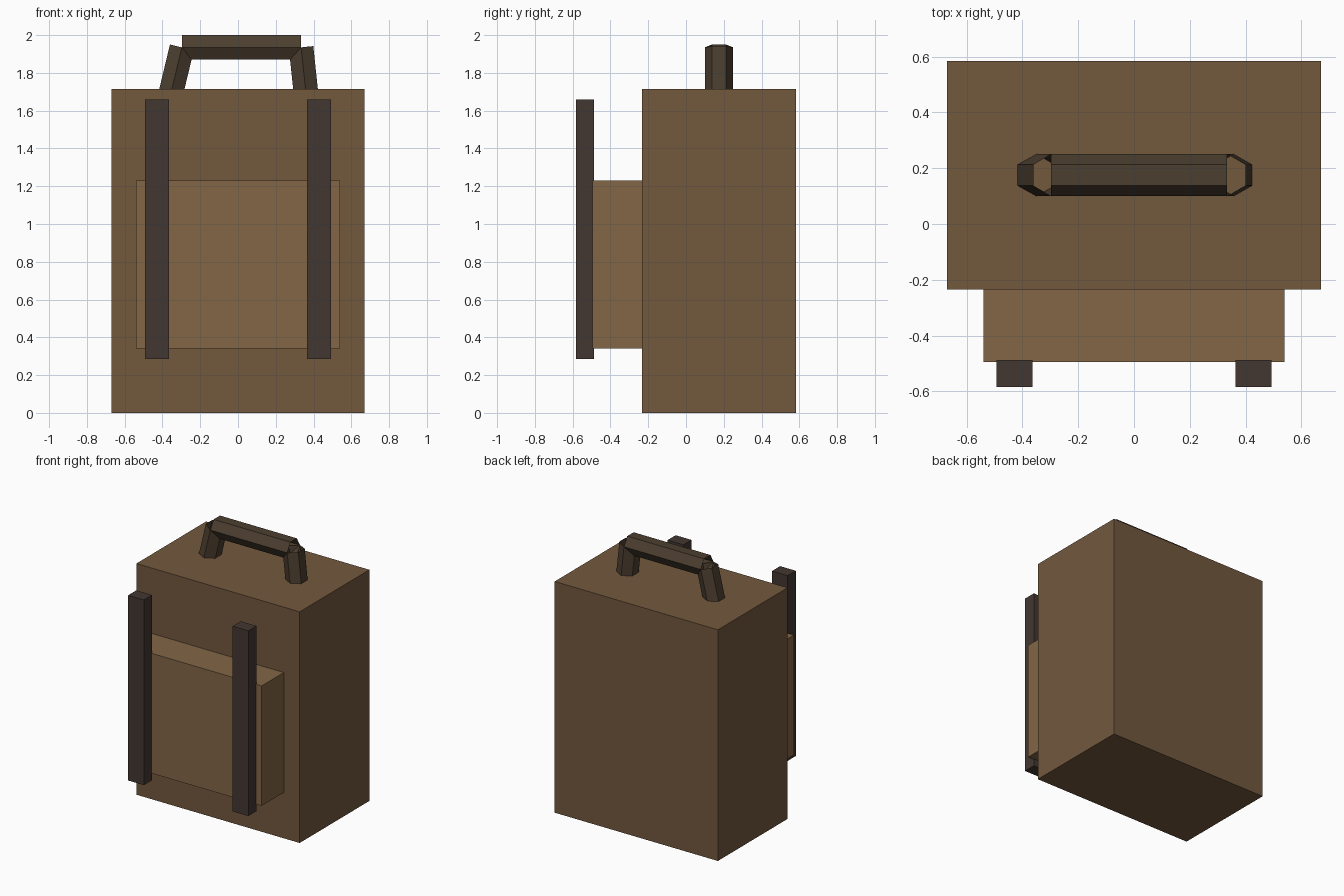
import bpy, bmesh, math
from mathutils import Vector, Matrix

if "Cube" in bpy.data.objects:
    bpy.data.objects.remove(bpy.data.objects["Cube"])


def material(name, rgb):
    m = bpy.data.materials.new(name)
    m.diffuse_color = (*rgb, 1)
    m.use_nodes = True
    m.node_tree.nodes["Principled BSDF"].inputs["Base Color"].default_value = m.diffuse_color
    return m


def add_object(name, bm, mat):
    bmesh.ops.recalc_face_normals(bm, faces=bm.faces)
    mesh = bpy.data.meshes.new(name)
    bm.to_mesh(mesh)
    bm.free()
    mesh.materials.append(mat)
    ob = bpy.data.objects.new(name, mesh)
    bpy.context.collection.objects.link(ob)
    return ob


def box(name, lo, hi, mat):
    lo, hi = Vector(lo), Vector(hi)
    bm = bmesh.new()
    bmesh.ops.create_cube(bm, size=1, matrix=Matrix.Translation((lo + hi) / 2)
                          @ Matrix.Diagonal((*(hi - lo), 1)))
    return add_object(name, bm, mat)


def hex_tube(name, a, b, radius, mat):
    """Open six-sided tube from a to b (x, z pairs), corners pointing along y."""
    y = 0.175
    a, b = Vector((a[0], y, a[1])), Vector((b[0], y, b[1]))
    across = Vector((0, 1, 0))
    side = (b - a).normalized().cross(across)
    bm = bmesh.new()
    rings = []
    for p in (a, b):
        rings.append([bm.verts.new(p + radius * (math.cos(t) * across + math.sin(t) * side))
                      for t in (i * math.pi / 3 for i in range(6))])
    for i in range(6):
        j = (i + 1) % 6
        bm.faces.new((rings[0][i], rings[0][j], rings[1][j], rings[1][i]))
    # open shell: orient outward explicitly
    ob = add_object(name, bm, mat)
    face = ob.data.polygons[0]
    mid = (a + b) / 2
    if face.normal.dot(face.center - mid) < 0:
        ob.data.flip_normals()
    return ob


canvas = material("canvas", (0.17, 0.098, 0.048))
pocket_canvas = material("pocket_canvas", (0.223, 0.133, 0.061))
strap_leather = material("strap_leather", (0.056, 0.038, 0.031))
handle_leather = material("handle_leather", (0.072, 0.049, 0.029))

# Main bag and front pocket
box("bag_body", (-0.67, -0.234, 0), (0.67, 0.583, 1.715), canvas)
box("front_pocket", (-0.54, -0.494, 0.34), (0.54, -0.22, 1.23), pocket_canvas)

# Pair of straps over the pocket
for label, s in (("left", -1), ("right", 1)):
    xs = sorted((s * 0.364, s * 0.493))
    box(f"{label}_strap", (xs[0], -0.583, 0.286), (xs[1], -0.488, 1.66), strap_leather)

# Carry handle: three open hexagonal tubes along a slightly uneven path
path = [(-0.356, 1.69), (-0.297, 1.935), (0.334, 1.935), (0.36, 1.69)]
for name, a, b in zip(("handle_left", "handle_grip", "handle_right"), path, path[1:]):
    hex_tube(name, a, b, 0.075, handle_leather)
